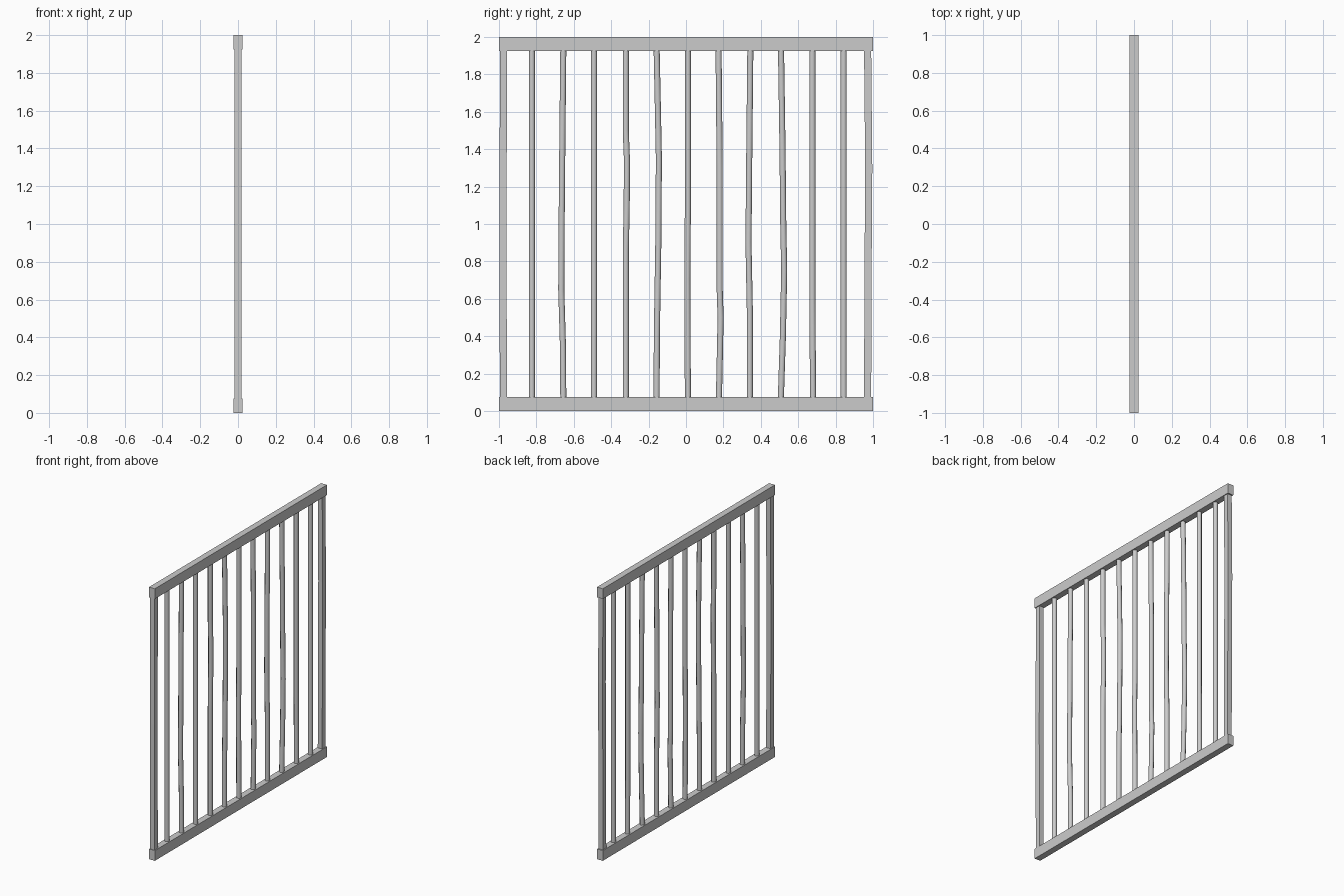
import bpy, bmesh, math

if "Cube" in bpy.data.objects:
    bpy.data.objects.remove(bpy.data.objects["Cube"])

RAIL_H = 0.075
RAIL_D = 0.047


def finish(name, bm, smooth=False):
    bmesh.ops.recalc_face_normals(bm, faces=bm.faces)
    me = bpy.data.meshes.new(name)
    bm.to_mesh(me)
    bm.free()
    ob = bpy.data.objects.new(name, me)
    bpy.context.collection.objects.link(ob)
    if smooth:
        me.polygons.foreach_set("use_smooth", [len(p.vertices) == 4 for p in me.polygons])
    return ob


def box(name, size, center):
    bm = bmesh.new()
    bmesh.ops.create_cube(bm, size=1)
    for v in bm.verts:
        v.co = [v.co[i] * size[i] + center[i] for i in range(3)]
    return finish(name, bm)


def upright(name, path, section, smooth=False):
    """Loft a closed (x, y) section through (y, z) path points."""
    bm = bmesh.new()
    rings = [[bm.verts.new((sx, y + sy, z)) for sx, sy in section] for y, z in path]
    n = len(section)
    for a, b in zip(rings, rings[1:]):
        for i in range(n):
            j = (i + 1) % n
            bm.faces.new((a[i], a[j], b[j], b[i]))
    bm.faces.new(rings[0])
    bm.faces.new(rings[-1])
    return finish(name, bm, smooth)


# Top and bottom rails
box("bottom_rail", (RAIL_D, 2, RAIL_H), (0, 0, RAIL_H / 2))
box("top_rail", (RAIL_D, 2, RAIL_H), (0, 0, 2 - RAIL_H / 2))

# Slightly warped square end posts
square = [(-0.018, -0.019), (0.018, -0.019), (0.018, 0.019), (-0.018, 0.019)]
LO, HI = RAIL_H - 0.01, 2 - RAIL_H + 0.01
upright("left_post", [(-0.976, LO), (-0.979, 1.0), (-0.975, HI)], square)
upright("right_post", [(0.971, LO), (0.973, 0.7), (0.977, 1.3), (0.971, HI)], square)

# Round bars, some bent: bottom y, inner (y, z) bends, top y
r = 0.0175
circle = [(r * math.cos(math.tau * (i + 0.5) / 8), r * math.sin(math.tau * (i + 0.5) / 8))
          for i in range(8)]
bars = [
    (-0.824, [], -0.824),
    (-0.656, [(-0.658, 0.35), (-0.667, 0.65), (-0.665, 1.0), (-0.661, 1.45)], -0.656),
    (-0.492, [], -0.492),
    (-0.322, [(-0.322, 0.85), (-0.317, 1.1), (-0.316, 1.35), (-0.322, 1.5)], -0.322),
    (-0.157, [(-0.156, 0.4), (-0.148, 0.9), (-0.145, 1.35), (-0.15, 1.6)], -0.157),
    (0.01, [(0.007, 0.7), (0.01, 1.1)], 0.01),
    (0.176, [(0.185, 0.5), (0.18, 0.65), (0.18, 1.3)], 0.174),
    (0.341, [(0.341, 0.55), (0.334, 0.9), (0.338, 1.35)], 0.344),
    (0.507, [(0.518, 0.4), (0.525, 0.75), (0.52, 1.0), (0.516, 1.4)], 0.508),
    (0.679, [(0.676, 0.6), (0.676, 1.3)], 0.676),
    (0.843, [], 0.843),
]
for k, (y0, bends, y1) in enumerate(bars, 1):
    upright(f"bar_{k:02d}", [(y0, LO), *bends, (y1, HI)], circle, True)
